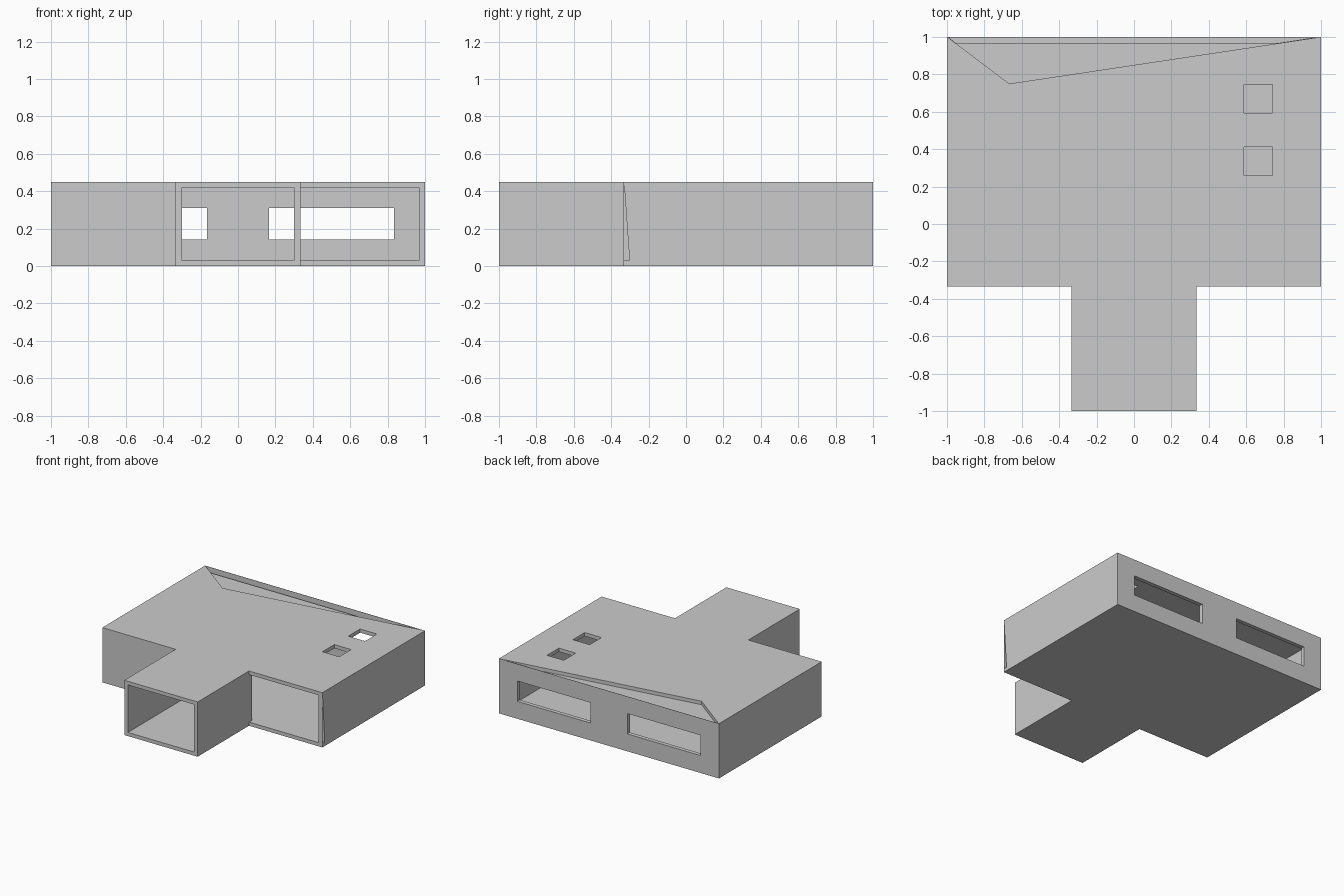
import bpy, bmesh
from mathutils import Vector

if "Cube" in bpy.data.objects:
    bpy.data.objects.remove(bpy.data.objects["Cube"])

H = 0.45      # building height
T = 0.033     # wall thickness
S = 1 / 3     # stem half width and inner corner line


def prism(name, pts, origin, u, v, w):
    """Extrude a 2D outline lying on axes u, v along vector w."""
    origin, u, v, w = map(Vector, (origin, u, v, w))
    bm = bmesh.new()
    face = bm.faces.new([bm.verts.new(origin + u * a + v * b) for a, b in pts])
    ext = bmesh.ops.extrude_face_region(bm, geom=[face])
    bmesh.ops.translate(bm, vec=w, verts=[g for g in ext["geom"] if isinstance(g, bmesh.types.BMVert)])
    bmesh.ops.recalc_face_normals(bm, faces=bm.faces)
    mesh = bpy.data.meshes.new(name)
    bm.to_mesh(mesh)
    bm.free()
    ob = bpy.data.objects.new(name, mesh)
    bpy.context.collection.objects.link(ob)
    return ob


def plan(name, pts, z0, z1):
    return prism(name, pts, (0, 0, z0), (1, 0, 0), (0, 1, 0), (0, 0, z1 - z0))


def box(name, x0, x1, y0, y1, z0, z1):
    return plan(name, [(x0, y0), (x1, y0), (x1, y1), (x0, y1)], z0, z1)


def side(name, pts, x0, x1):
    return prism(name, pts, (x0, 0, 0), (0, 1, 0), (0, 0, 1), (x1 - x0, 0, 0))


# T-shaped outer block
house = plan("house_shell", [(-1, 1), (-1, -S), (-S, -S), (-S, -1),
                             (S, -1), (S, -S), (1, -S), (1, 1)], 0, H)

cutters = []

# one room, open at the stem front and the right wing front
a, b = 1 - T, S - T
cutters.append(plan("room_cutter", [
    (-a, a), (-a, -b), (-b, -b), (-b, -1.1), (b, -1.1), (b, -b),
    (S + 0.002, -b), (S + 0.002, -0.4), (a, -0.4), (a, a)], 0.03, 0.42))

# long back windows
for x in (-0.5, 0.5):
    cutters.append(box("back_window_cutter", x - S, x + S, 0.9, 1.1, 0.143, 0.31))

# square skylights
for y in (0.67, 0.335):
    cutters.append(box("skylight_cutter", 0.587, 0.74, y - 0.077, y + 0.077, 0.35, 0.5))

# shallow triangular recess along the back of the roof, with a narrow slot
cutters.append(plan("roof_recess_cutter", [(-0.995, 0.998), (-0.667, 0.75), (0.985, 0.998)], 0.421, 0.5))
cutters.append(plan("roof_slot_cutter", [(-0.99, 0.998), (-0.955, a + 0.002),
                                         (0.78, a + 0.002), (0.97, 0.998)], 0.33, 0.5))

# thin recess at the front edge of the right side wall
cutters.append(side("side_recess_cutter", [(-0.331, 0.44), (-0.331, 0.03), (-0.302, 0.03)], 0.969, 1.1))

for c in cutters:
    c.hide_render = True
    mod = house.modifiers.new(c.name, "BOOLEAN")
    mod.operation = "DIFFERENCE"
    mod.solver = "EXACT"
    mod.object = c

# bake the openings and remove the helpers
dg = bpy.context.evaluated_depsgraph_get()
mesh = bpy.data.meshes.new_from_object(house.evaluated_get(dg))
house.modifiers.clear()
house.data = mesh
for c in cutters:
    bpy.data.objects.remove(c, do_unlink=True)
